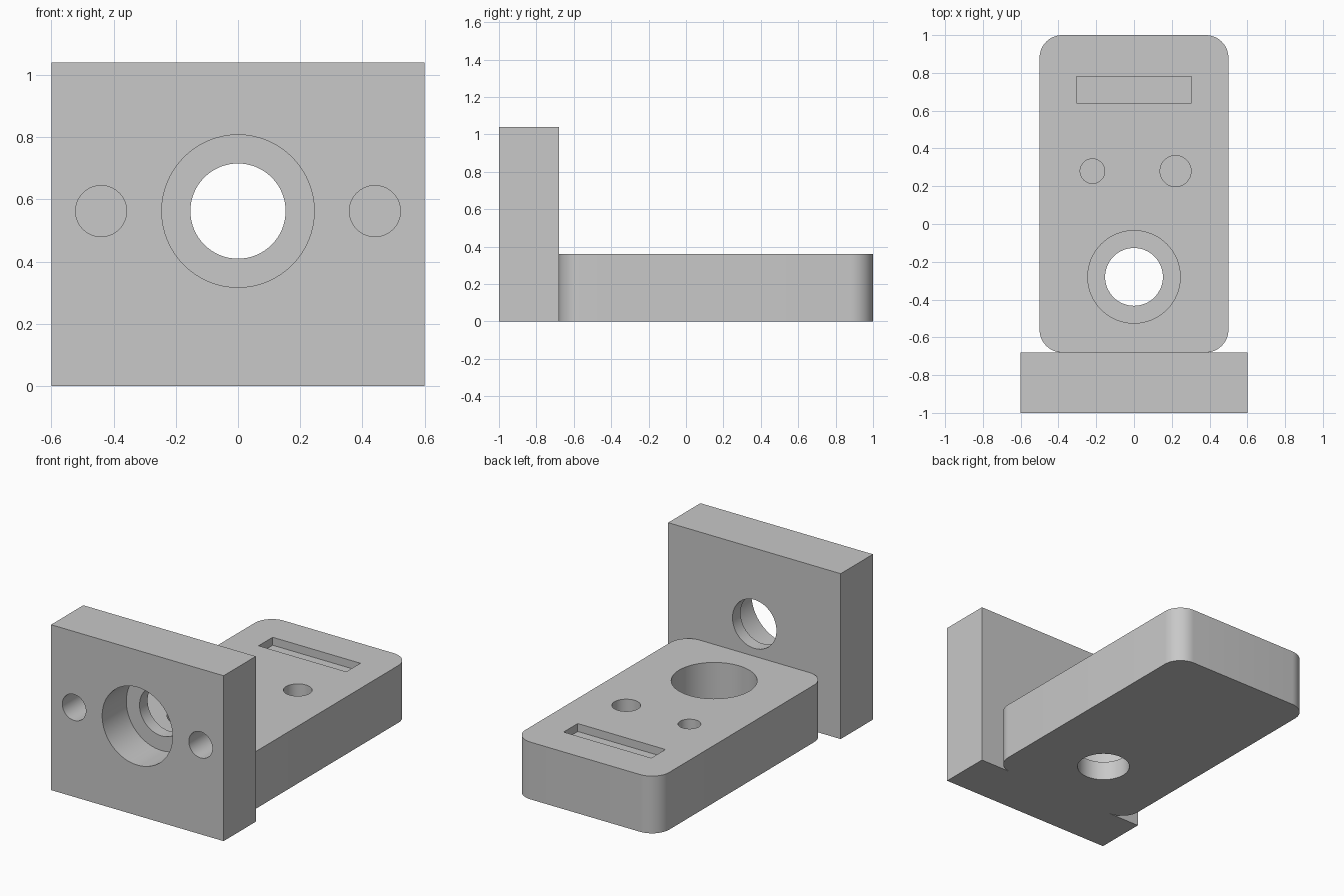
import bpy, bmesh, math
from mathutils import Matrix, Vector

if "Cube" in bpy.data.objects:
    bpy.data.objects.remove(bpy.data.objects["Cube"])

grey = bpy.data.materials.new("light grey")
grey.diffuse_color = (0.58, 0.58, 0.58, 1)
grey.use_nodes = True
grey.node_tree.nodes["Principled BSDF"].inputs["Base Color"].default_value = grey.diffuse_color


def block(name, lo, hi, radius=0.0):
    """Box between two corners, optionally with rounded vertical edges."""
    lo, hi = Vector(lo), Vector(hi)
    bm = bmesh.new()
    bmesh.ops.create_cube(bm, size=1, matrix=Matrix.Translation((lo + hi) / 2)
                          @ Matrix.Diagonal((*(hi - lo), 1)))
    if radius:
        upright = [e for e in bm.edges
                   if abs(e.verts[0].co.z - e.verts[1].co.z) > 0.01]
        bmesh.ops.bevel(bm, geom=upright, offset=radius, segments=12,
                        profile=0.5, affect='EDGES')
    return finish(name, bm)


def cylinder(name, start, end, radius):
    """Round bar between two points."""
    start, end = Vector(start), Vector(end)
    axis = end - start
    place = (Matrix.Translation((start + end) / 2)
             @ axis.to_track_quat('Z', 'Y').to_matrix().to_4x4())
    bm = bmesh.new()
    bmesh.ops.create_cone(bm, cap_ends=True, segments=64, radius1=radius,
                          radius2=radius, depth=axis.length, matrix=place)
    return finish(name, bm)


def finish(name, bm):
    mesh = bpy.data.meshes.new(name)
    bm.to_mesh(mesh)
    bm.free()
    mesh.materials.append(grey)
    obj = bpy.data.objects.new(name, mesh)
    bpy.context.collection.objects.link(obj)
    return obj


def carve(obj, cutters):
    """Subtract the cutters in order, then smooth the round walls."""
    bpy.ops.object.select_all(action='DESELECT')
    bpy.context.view_layer.objects.active = obj
    obj.select_set(True)
    for cutter in cutters:
        cutter.hide_render = True
        mod = obj.modifiers.new("cut", 'BOOLEAN')
        mod.operation, mod.solver, mod.object = 'DIFFERENCE', 'EXACT', cutter
        bpy.ops.object.modifier_apply(modifier=mod.name)
        bpy.data.objects.remove(cutter)
    bpy.ops.object.shade_smooth_by_angle(angle=math.radians(30))


# Upright plate: stepped through hole and two blind screw holes
plate = block("upright_plate", (-0.6, -1, 0), (0.6, -0.68, 1.04))
HZ = 0.5625
plate_cuts = [
    cylinder("plate_counterbore", (0, -1.1, HZ), (0, -0.76, HZ), 0.245),
    cylinder("plate_bore", (0, -1.2, HZ), (0, -0.6, HZ), 0.153),
]
for x in (-0.44, 0.44):
    plate_cuts.append(
        cylinder("screw_hole", (x, -1.1, HZ), (x, -0.76, HZ), 0.082))
carve(plate, plate_cuts)

# Base block: stepped through hole, two blind holes and a shallow slot
base = block("base_block", (-0.5, -0.68, 0), (0.5, 1, 0.36), radius=0.12)
carve(base, [
    cylinder("base_counterbore", (0, -0.28, 0.12), (0, -0.28, 0.5), 0.245),
    cylinder("base_bore", (0, -0.28, -0.1), (0, -0.28, 0.6), 0.153),
    cylinder("small_pin_hole", (-0.22, 0.28, 0.12), (-0.22, 0.28, 0.5), 0.065),
    cylinder("large_pin_hole", (0.22, 0.28, 0.12), (0.22, 0.28, 0.5), 0.082),
    block("slot", (-0.305, 0.64, 0.31), (0.305, 0.78, 0.5)),
])
